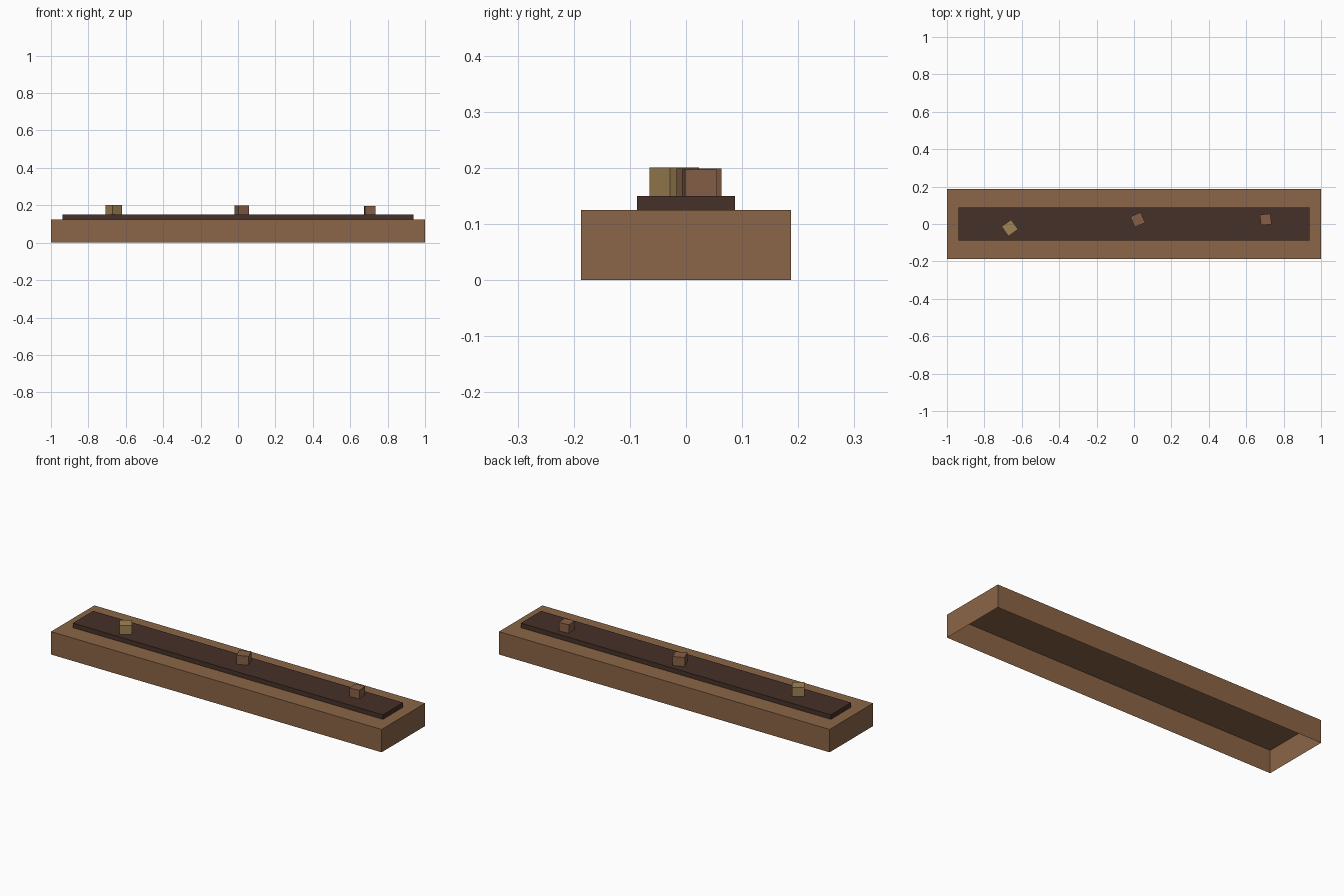
import bpy
import bmesh
from math import radians
from mathutils import Matrix

default = bpy.data.objects.get("Cube")
if default:
    bpy.data.objects.remove(default, do_unlink=True)


def material(name, rgb):
    linear = [(c / 255 / 12.92) if c < 11 else ((c / 255 + 0.055) / 1.055) ** 2.4 for c in rgb]
    mat = bpy.data.materials.new(name)
    mat.use_nodes = True
    mat.diffuse_color = (*linear, 1)
    mat.node_tree.nodes["Principled BSDF"].inputs["Base Color"].default_value = (*linear, 1)
    return mat


def box(name, size, centre, mat, turn=0, open_bottom=False):
    bm = bmesh.new()
    bmesh.ops.create_cube(bm, size=1, matrix=Matrix.Diagonal((*size, 1)))
    if open_bottom:
        bm.normal_update()
        under = [f for f in bm.faces if f.normal.z < -0.5]
        bmesh.ops.delete(bm, geom=under, context="FACES")
    mesh = bpy.data.meshes.new(name)
    bm.to_mesh(mesh)
    bm.free()
    mesh.materials.append(mat)
    obj = bpy.data.objects.new(name, mesh)
    obj.location = centre
    obj.rotation_euler.z = radians(turn)
    bpy.context.collection.objects.link(obj)
    return obj


wood = material("wood brown", (139, 101, 71))
soil = material("dark soil", (70, 49, 40))
tan = material("tan", (160, 132, 84))
clay = material("clay brown", (134, 95, 70))

# Planter shell, open underneath
box("planter_box", (2, 0.375, 0.125), (0, 0, 0.0625), wood, open_bottom=True)

# Raised soil bed
box("soil_bed", (1.875, 0.175, 0.025), (0, 0, 0.1375), soil, open_bottom=True)

# Small turned blocks half sunk in the soil: name, side, x, y, turn, colour
blocks = (
    ("left_block", 0.057, 0.704, 0.024, 6, clay),
    ("middle_block", 0.061, 0.02, 0.023, 23, clay),
    ("right_block", 0.0635, -0.664, -0.021, 35.4, tan),
)
for name, side, x, y, turn, mat in blocks:
    box(name, (side, side, side), (x, y, 0.1685), mat, turn)
